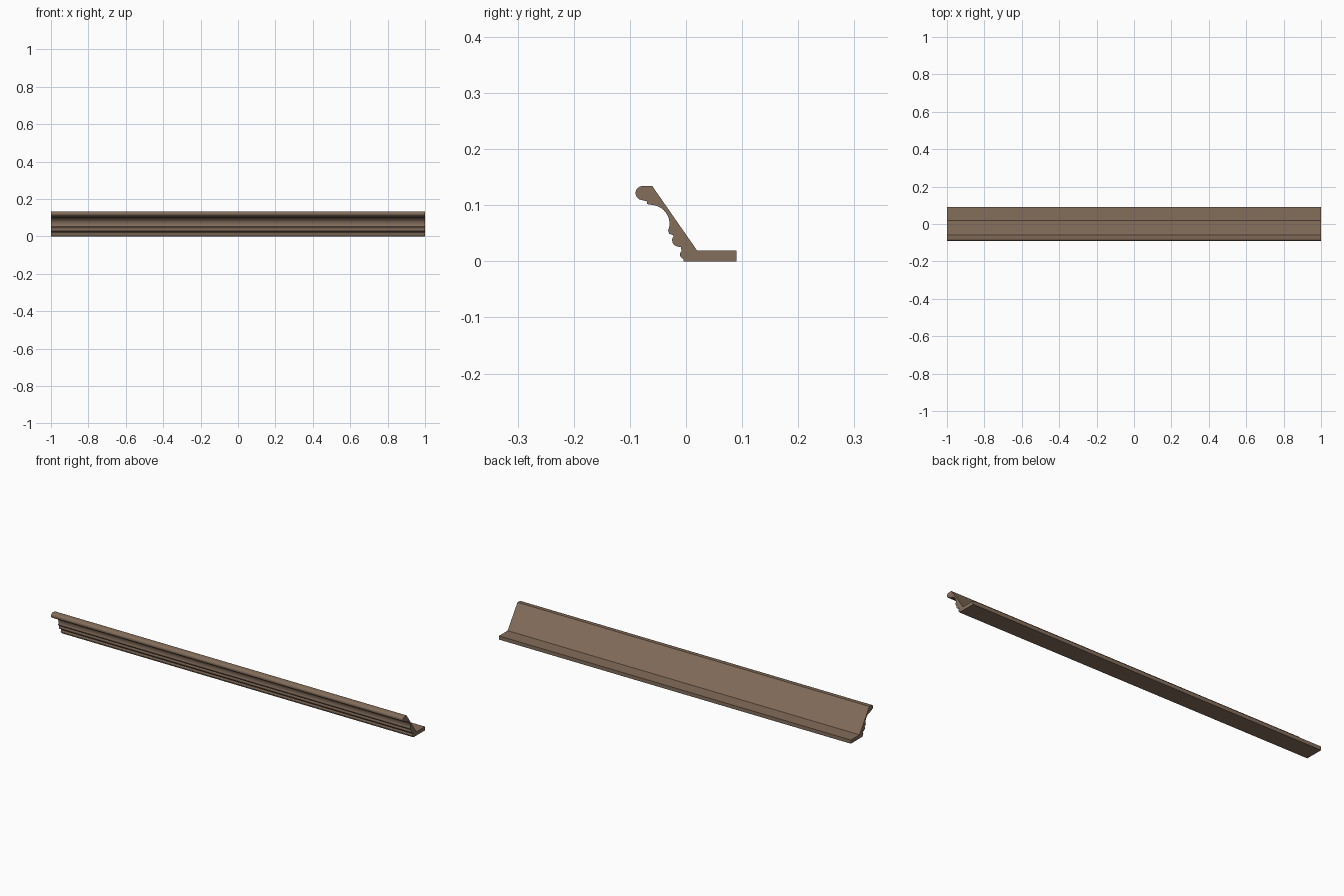
import bpy, bmesh, math

if "Cube" in bpy.data.objects:
    bpy.data.objects.remove(bpy.data.objects["Cube"])

wood = bpy.data.materials.new("brown wood")
wood.diffuse_color = (0.23, 0.155, 0.105, 1)
wood.use_nodes = True
wood.node_tree.nodes["Principled BSDF"].inputs["Base Color"].default_value = wood.diffuse_color


def arc(cy, cz, r, a0, a1, n):
    """Points along a circular arc in the y-z plane, angles in degrees."""
    return [(cy + r * math.cos(math.radians(a0 + (a1 - a0) * i / n)),
             cz + r * math.sin(math.radians(a0 + (a1 - a0) * i / n)))
            for i in range(n + 1)]


# Cross-section of the cornice, traced around once
profile = [(-0.004, 0), (0.09, 0), (0.09, 0.019), (0.02, 0.019), (-0.06, 0.134)]
profile += arc(-0.0775, 0.1215, 0.0125, 100, 265, 10)        # top roll
profile += [(-0.070, 0.107), (-0.069, 0.102)]                # fillet
profile += arc(-0.063, 0.067, 0.0335, 84, -22, 14)           # cove
profile += [(-0.030, 0.049), (-0.024, 0.047)]                # fillet
profile += arc(-0.0135, 0.0375, 0.0112, 140, 262, 8)         # middle bead
profile += [(-0.009, 0.025), (-0.008, 0.0195)]               # fillet
profile += arc(-0.003, 0.012, 0.0078, 125, 255, 6)           # lower bead

# Extrude the cross-section along x
bm = bmesh.new()
face = bm.faces.new([bm.verts.new((-1, y, z)) for y, z in profile])
ext = bmesh.ops.extrude_face_region(bm, geom=[face])
bmesh.ops.translate(bm, vec=(2, 0, 0),
                    verts=[v for v in ext["geom"] if isinstance(v, bmesh.types.BMVert)])
bmesh.ops.recalc_face_normals(bm, faces=bm.faces)
mesh = bpy.data.meshes.new("cornice_moulding")
bm.to_mesh(mesh)
bm.free()
mesh.materials.append(wood)
obj = bpy.data.objects.new("cornice_moulding", mesh)
bpy.context.collection.objects.link(obj)
obj.select_set(True)
bpy.context.view_layer.objects.active = obj
bpy.ops.object.shade_smooth_by_angle(angle=math.radians(30))
